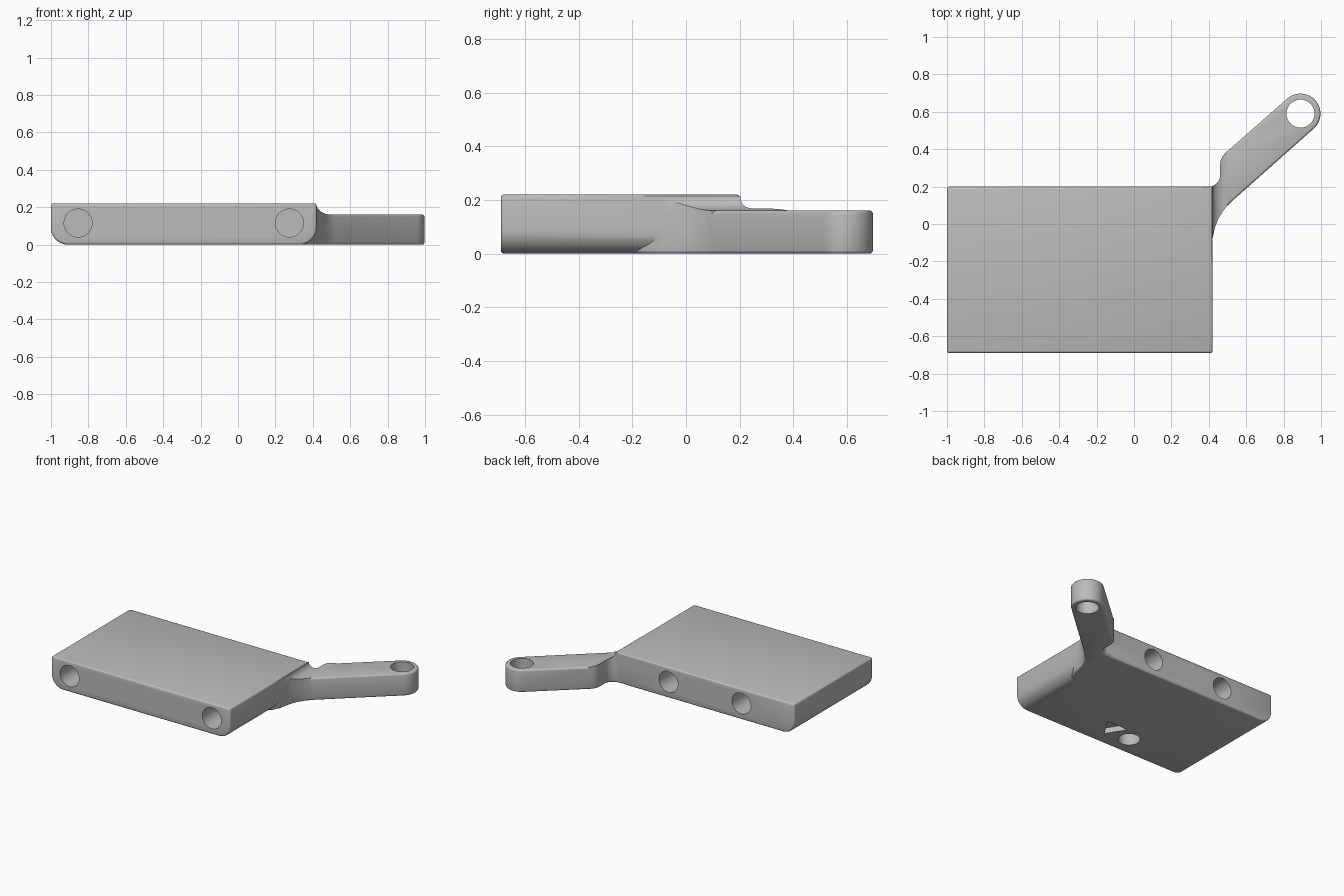
import bpy, bmesh, math
from mathutils import Matrix, Vector

cube = bpy.data.objects.get("Cube")
if cube:
    bpy.data.objects.remove(cube, do_unlink=True)

grey = bpy.data.materials.new("plain_grey")
grey.use_nodes = True
COLOUR = (0.5, 0.5, 0.5, 1)
grey.diffuse_color = COLOUR
grey.node_tree.nodes["Principled BSDF"].inputs["Base Color"].default_value = COLOUR


def make(name, bm):
    bmesh.ops.recalc_face_normals(bm, faces=bm.faces)
    mesh = bpy.data.meshes.new(name)
    bm.to_mesh(mesh)
    bm.free()
    mesh.materials.append(grey)
    obj = bpy.data.objects.new(name, mesh)
    bpy.context.collection.objects.link(obj)
    return obj


def prism(name, points, low, high, axis="z"):
    """Extrude a 2D outline along z (points are x, y) or y (points are x, z)."""
    bm = bmesh.new()
    place = (lambda a, b: (a, b, low)) if axis == "z" else (lambda a, b: (a, low, b))
    face = bm.faces.new([bm.verts.new(place(a, b)) for a, b in points])
    new = bmesh.ops.extrude_face_region(bm, geom=[face])["geom"]
    step = Vector((0, 0, high - low)) if axis == "z" else Vector((0, high - low, 0))
    bmesh.ops.translate(bm, vec=step, verts=[v for v in new if isinstance(v, bmesh.types.BMVert)])
    return make(name, bm)


def rod(name, centre, radius, length, axis="z"):
    bm = bmesh.new()
    turn = Matrix.Rotation(math.pi / 2, 4, "X") if axis == "y" else Matrix()
    bmesh.ops.create_cone(bm, cap_ends=True, segments=48, radius1=radius, radius2=radius,
                          depth=length, matrix=Matrix.Translation(centre) @ turn)
    return make(name, bm)


def apply(obj, mod):
    bpy.context.view_layer.objects.active = obj
    bpy.ops.object.modifier_apply(modifier=mod.name)


def combine(obj, other, operation):
    mod = obj.modifiers.new("combine", "BOOLEAN")
    mod.operation, mod.solver, mod.object = operation, "EXACT", other
    apply(obj, mod)
    bpy.data.objects.remove(other, do_unlink=True)


def soften(obj, width):
    mod = obj.modifiers.new("soften", "BEVEL")
    mod.width, mod.segments, mod.limit_method = width, 3, "ANGLE"
    mod.angle_limit = math.radians(40)
    apply(obj, mod)


def arc(cx, cy, rx, ry, start, end, steps=10):
    angles = [math.radians(start + (end - start) * i / steps) for i in range(steps + 1)]
    return [(cx + rx * math.cos(a), cy + ry * math.sin(a)) for a in angles]


# Block with rounded lower long edges
L, R, FRONT, BACK, TOP, ROUND = -1.0, 0.42, -0.69, 0.2, 0.22, 0.09
profile = [(L, TOP)] + arc(L + ROUND, ROUND, ROUND, ROUND, 180, 270)
profile += arc(R - ROUND, ROUND, ROUND, ROUND, 270, 360) + [(R, TOP)]
block = prism("block", profile, FRONT, BACK, "y")
soften(block, 0.012)

# Angled arm with a round end and flared root
ARM_TOP, EYE = 0.16, (0.89, 0.59)
outline = arc(*EYE, 0.107, 0.107, -49, 131, 24)
outline += [(0.492, 0.383), (0.474, 0.364), (0.463, 0.34), (0.46, 0.31)]
outline += arc(0.4, 0.26, 0.06, 0.06, 0, -90, 8)
outline += [(0.3, 0.19), (0.3, -0.24), (0.34, -0.22), (0.39, -0.16), (0.415, -0.11),
            (0.422, -0.07), (0.432, -0.02), (0.452, 0.03), (0.482, 0.078), (0.515, 0.114)]
arm = prism("arm", outline, 0, ARM_TOP)
soften(arm, 0.012)

# Concave blend between the arm top and the block side
blend = prism("blend", outline, 0.05, 0.3)
sweep = [(0.35, 0.1), (0.35, 0.205)] + arc(0.5, 0.215, 0.08, 0.055, 180, 270) + [(0.5, 0.1)]
combine(blend, prism("blend_sweep", sweep, -0.3, 0.45, "y"), "INTERSECT")

combine(block, arm, "UNION")
combine(block, blend, "UNION")

# Round sockets in front, back and underside, and the eye of the arm
HOLE, DEPTH, MID = 0.075, 0.2, 0.115
cutters = [rod("eye_cut", (*EYE, 0.1), HOLE, 0.5),
           rod("under_cut", (-0.416, -0.545, 0), 0.072, 0.3)]
for x in (-0.855, 0.275):
    cutters.append(rod("front_cut", (x, FRONT, MID), HOLE, 2 * DEPTH, "y"))
for x in (-0.58, 0.0):
    cutters.append(rod("back_cut", (x, BACK, MID), HOLE, 2 * DEPTH, "y"))

# Small triangular recess on the underside
triangle = [(-0.16, -0.455), (-0.326, -0.455), (-0.243, -0.59)]
cutters.append(prism("triangle_cut", triangle, -0.05, 0.04))

for cutter in cutters:
    combine(block, cutter, "DIFFERENCE")

block.name = "block_with_arm"
bpy.ops.object.select_all(action="DESELECT")
block.select_set(True)
bpy.context.view_layer.objects.active = block
bpy.ops.object.shade_smooth_by_angle(angle=math.radians(32))
